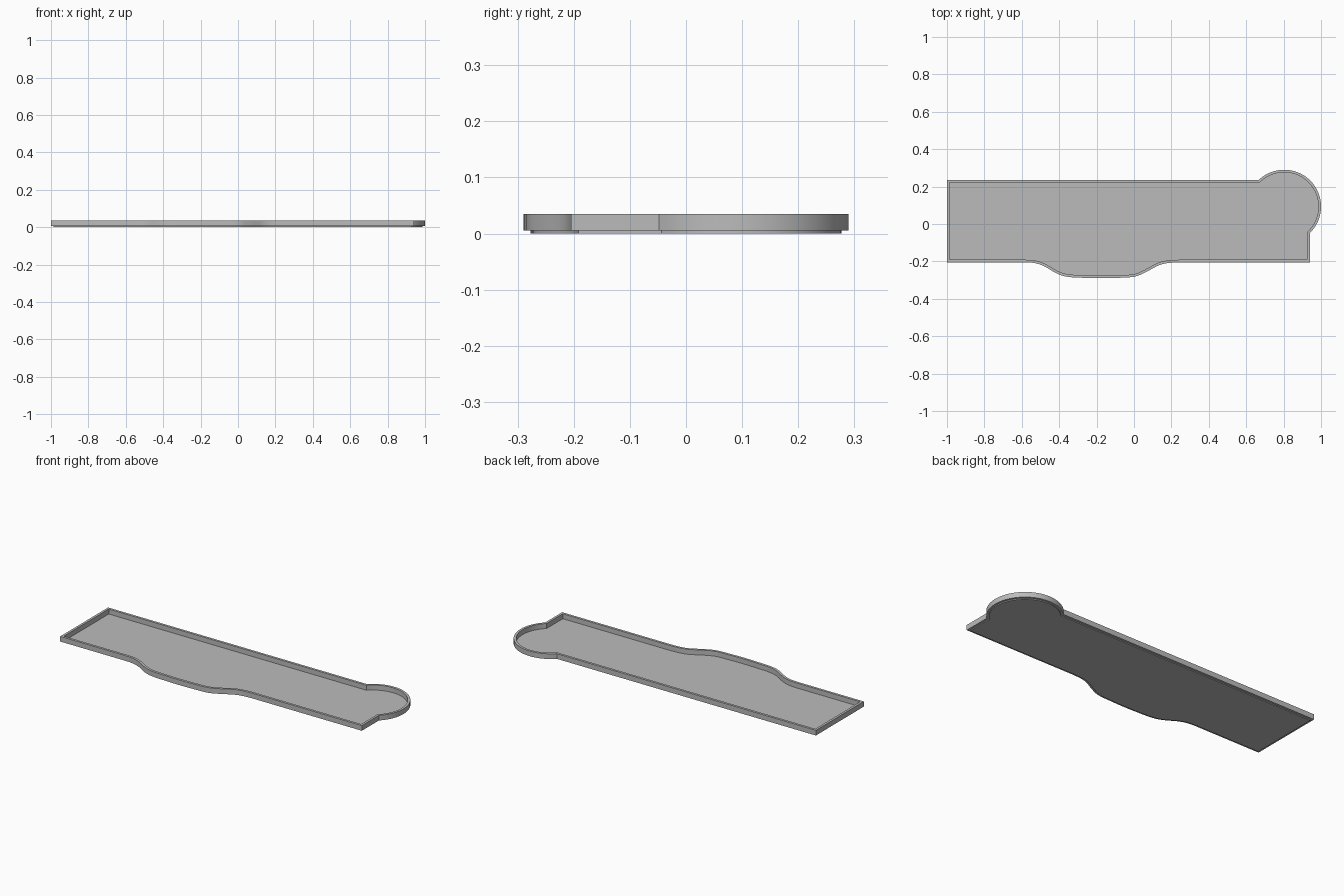
import bpy, bmesh, math
from mathutils import Vector

cube = bpy.data.objects.get("Cube")
if cube:
    bpy.data.objects.remove(cube, do_unlink=True)

grey = bpy.data.materials.new("light grey")
grey.use_nodes = True
colour = (0.5, 0.5, 0.5, 1)
grey.diffuse_color = colour
grey.node_tree.nodes["Principled BSDF"].inputs["Base Color"].default_value = colour

LEFT, RIGHT, FRONT, BACK = -1.0, 0.94, -0.205, 0.235
CENTRE, RADIUS = Vector((0.803, 0.093)), 0.197


def smooth_path(pts, steps=6):
    """Catmull-Rom curve through the given points."""
    p = [Vector(q) for q in pts]
    p = [p[0]] + p + [p[-1]]
    out = []
    for a, b, c, d in zip(p, p[1:], p[2:], p[3:]):
        for i in range(steps):
            t = i / steps
            out.append(0.5 * (2 * b + (c - a) * t + (2 * a - 5 * b + 4 * c - d) * t**2
                              + (3 * b - a - 3 * c + d) * t**3))
    return out + [p[-1]]


def tray_outline():
    """Counter-clockwise outline: corner, front bulge, corner, round end, corner."""
    bulge = smooth_path([(-0.58, FRONT), (-0.53, -0.209), (-0.48, -0.226), (-0.41, -0.266),
                         (-0.35, -0.283), (-0.26, -0.288), (-0.18, -0.29), (-0.09, -0.288),
                         (0, -0.282), (0.06, -0.259), (0.13, -0.222), (0.18, -0.209),
                         (0.24, FRONT)])
    start = -math.acos((RIGHT - CENTRE.x) / RADIUS)
    end = math.pi - math.asin((BACK - CENTRE.y) / RADIUS)
    n = 48
    arc = [CENTRE + RADIUS * Vector((math.cos(a), math.sin(a)))
           for a in (start + (end - start) * i / n for i in range(n + 1))]
    return [Vector((LEFT, FRONT))] + bulge + [Vector((RIGHT, FRONT))] + arc + [Vector((LEFT, BACK))]


def inset(loop, d):
    """Move a closed loop inward by d with mitred corners."""
    out = []
    for i, p in enumerate(loop):
        u = (p - loop[i - 1]).normalized()
        v = (loop[(i + 1) % len(loop)] - p).normalized()
        n1, n2 = Vector((-u.y, u.x)), Vector((-v.y, v.x))
        out.append(p + (n1 + n2) * (d / (1 + n1.dot(n2))))
    return out


def finish(bm, name):
    bmesh.ops.recalc_face_normals(bm, faces=bm.faces)
    mesh = bpy.data.meshes.new(name)
    bm.to_mesh(mesh)
    bm.free()
    mesh.materials.append(grey)
    obj = bpy.data.objects.new(name, mesh)
    bpy.context.collection.objects.link(obj)
    bpy.ops.object.select_all(action='DESELECT')
    obj.select_set(True)
    bpy.context.view_layer.objects.active = obj
    bpy.ops.object.shade_smooth_by_angle(angle=math.radians(30))


def add_loop(bm, loop, z):
    return [bm.verts.new((p.x, p.y, z)) for p in loop]


def bridge(bm, a, b):
    for i in range(len(a)):
        bm.faces.new((a[i - 1], a[i], b[i], b[i - 1]))


outer = tray_outline()

# Raised rim wall, a closed ring with a rectangular section
bm = bmesh.new()
inner = inset(outer, 0.014)
section = [add_loop(bm, outer, 0.005), add_loop(bm, outer, 0.035),
           add_loop(bm, inner, 0.035), add_loop(bm, inner, 0.005)]
for k in range(4):
    bridge(bm, section[k - 1], section[k])
finish(bm, "rim_wall")

# Thin floor plate set just inside the rim
bm = bmesh.new()
plate = inset(outer, 0.013)
low, high = add_loop(bm, plate, 0), add_loop(bm, plate, 0.006)
bm.faces.new(low)
bm.faces.new(high)
bridge(bm, low, high)
finish(bm, "floor_plate")
